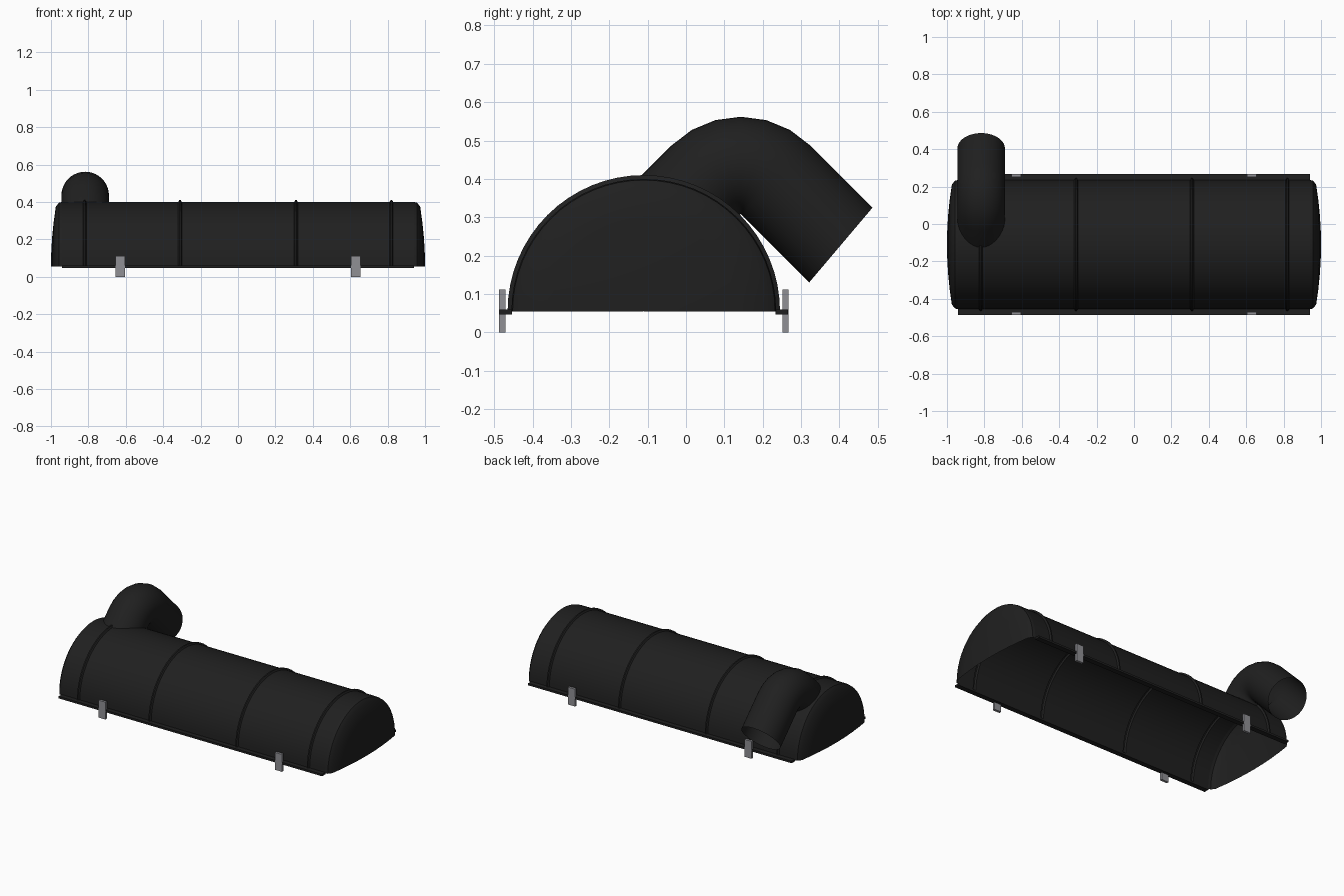
import bpy, math
from mathutils import Vector

if "Cube" in bpy.data.objects:
    bpy.data.objects.remove(bpy.data.objects["Cube"])

CY, CZ = -0.11, 0.055          # axis of the half-round body
R_BODY, R_RIB = 0.345, 0.355
RIBS = (-0.82, -0.31, 0.31, 0.82)


def material(name, col):
    m = bpy.data.materials.new(name)
    m.diffuse_color = col
    m.use_nodes = True
    m.node_tree.nodes["Principled BSDF"].inputs["Base Color"].default_value = m.diffuse_color
    return m


black = material("black_plastic", (0.014, 0.014, 0.014, 1))
steel = material("grey_metal", (0.28, 0.28, 0.30, 1))


def add_mesh(name, verts, faces, mat, smooth=False):
    me = bpy.data.meshes.new(name)
    me.from_pydata(verts, [], faces)
    me.validate()
    me.materials.append(mat)
    ob = bpy.data.objects.new(name, me)
    bpy.context.collection.objects.link(ob)
    if smooth:
        me.shade_smooth()
        me.set_sharp_from_angle(angle=math.radians(35))
    return ob


def bridge(rings, closed):
    """Quads between successive rings of equal length."""
    n = len(rings[0])
    verts = [v for r in rings for v in r]
    faces = []
    for i in range(len(rings) - 1):
        for j in range(n if closed else n - 1):
            k = (j + 1) % n
            faces.append((i * n + j, (i + 1) * n + j, (i + 1) * n + k, i * n + k))
    return verts, faces


def box(name, lo, hi, mat):
    v = [(x, y, z) for x in (lo[0], hi[0]) for y in (lo[1], hi[1]) for z in (lo[2], hi[2])]
    f = [(0, 1, 3, 2), (4, 6, 7, 5), (0, 4, 5, 1), (2, 3, 7, 6), (0, 2, 6, 4), (1, 5, 7, 3)]
    return add_mesh(name, v, f, mat)


# half-round open shell: ribs along the length
profile = [(-0.94, R_BODY)]
for x in RIBS:
    profile += [(x - 0.01, R_BODY), (x - 0.004, R_RIB), (x + 0.004, R_RIB), (x + 0.01, R_BODY)]
profile += [(0.94, R_BODY)]


def half_revolve(prof, n=32):
    return [[(x, CY + r * math.cos(math.pi * j / n), CZ + r * math.sin(math.pi * j / n))
             for j in range(n + 1)] for x, r in prof]


add_mesh("chamber_shell", *bridge(half_revolve(profile), False), black, True)

# shallow domed end caps with a bevelled rim
for s, side in ((-1, "left"), (1, "right")):
    cap = [(s * 0.94, R_BODY), (s * 0.957, 0.342), (s * 0.974, 0.32)]
    cap += [(s * (1.0 - 0.026 * (r / 0.32) ** 2), r) for r in (0.24, 0.16, 0.08, 0.001)]
    v, f = bridge(half_revolve(cap), False)
    if s < 0:
        f = [q[::-1] for q in f]
    add_mesh(side + "_end_cap", v, f, black, True)

# base flanges and mounting brackets on both long sides
for s, side in ((-1, "front"), (1, "back")):
    y = sorted((CY + s * 0.343, CY + s * 0.376))
    box(side + "_flange", (-0.94, y[0], 0.047), (0.94, y[1], 0.060), black)
    y = sorted((CY + s * 0.361, CY + s * 0.377))
    for x, end in ((-0.63, "left"), (0.63, "right")):
        box(f"{side}_{end}_bracket", (x - 0.025, y[0], 0.0), (x + 0.025, y[1], 0.112), steel)

# elbow pipe: starts on the shell, bends tightly, ends in a slanted open mouth
RP, N, PX = 0.127, 40, -0.817
bend = Vector((0.0, 0.143, 0.306))
R_BEND = RP + 0.002
UX = Vector((1, 0, 0))


def ring(center, radial):
    return [center + RP * (math.cos(2 * math.pi * j / N) * radial
                           + math.sin(2 * math.pi * j / N) * UX) for j in range(N)]


def slide(points, d, hit):
    return [p + d * hit(p) for p in points]


rings = []
for i in range(7):
    a = math.radians(135 - 15 * i)
    rad = Vector((0, math.cos(a), math.sin(a)))
    rings.append(ring(bend + Vector((PX, 0, 0)) + rad * R_BEND, rad))

d_in = Vector((0, 1, 1)).normalized()
d_out = Vector((0, 1, -1)).normalized()


def hit_shell(p):
    q = Vector((0, p.y - CY, p.z - CZ))
    t = q.dot(d_in)
    return -t + math.sqrt(max(0, t * t - q.length_squared + R_BODY ** 2))


mouth, nrm = Vector((PX, 0.4035, 0.2275)), Vector((0, 0.763, -0.646))
start = slide(rings[0], d_in, hit_shell)
end = slide(rings[-1], d_out, lambda p: (mouth - p).dot(nrm) / d_out.dot(nrm))
add_mesh("elbow_pipe", *bridge([start] + rings + [end], True), black, True)
